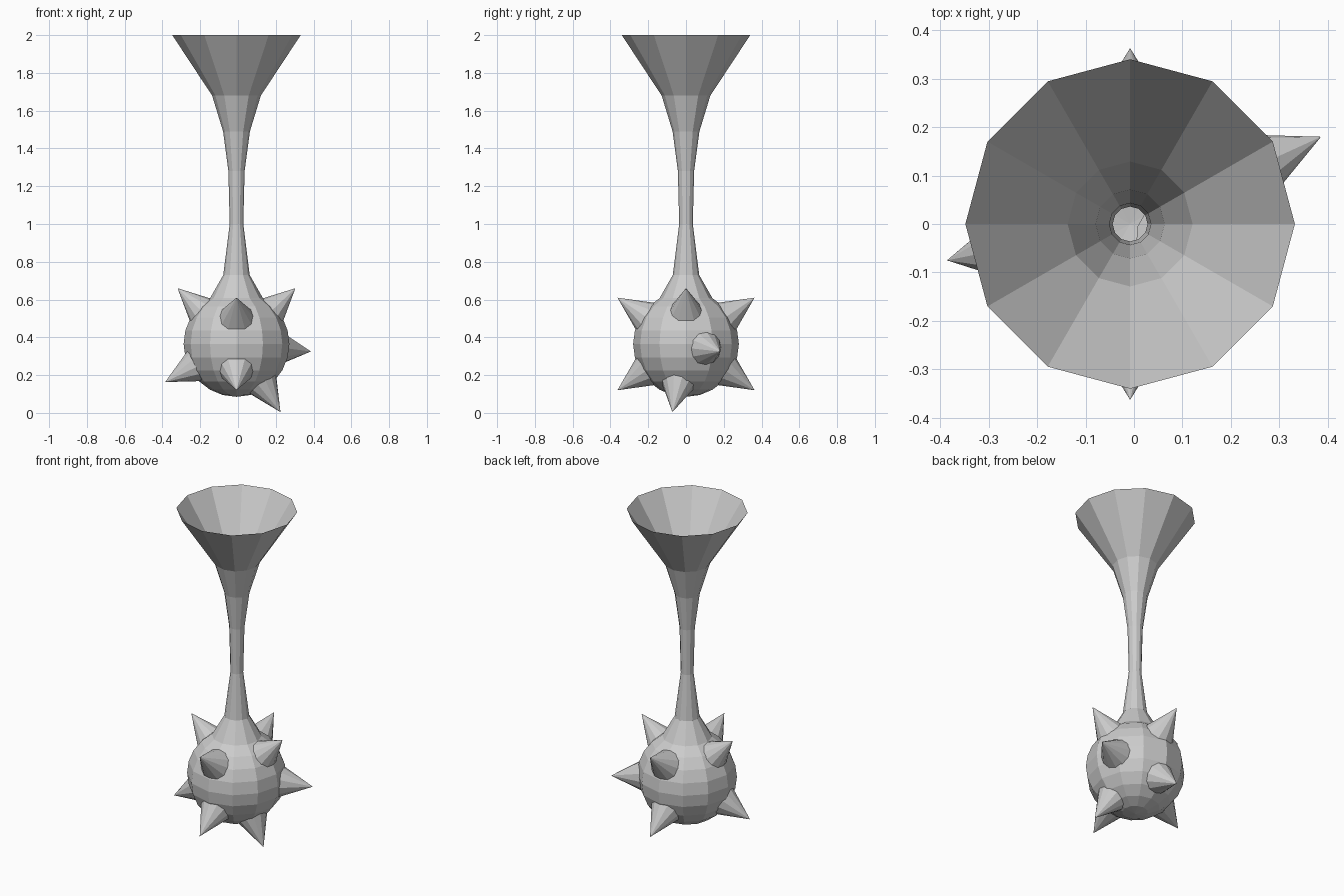
import bpy, bmesh, math
from mathutils import Vector, Matrix

cube = bpy.data.objects.get("Cube")
if cube:
    bpy.data.objects.remove(cube, do_unlink=True)

GREY = (0.6, 0.6, 0.6, 1)
mat = bpy.data.materials.new("plain_grey")
mat.use_nodes = True
mat.diffuse_color = GREY
mat.node_tree.nodes["Principled BSDF"].inputs["Base Color"].default_value = GREY

SIDES = 12
CENTRE = Vector((-0.008, 0, 0.365))
BALL_R = 0.28


def add_object(name, bm):
    mesh = bpy.data.meshes.new(name)
    bm.to_mesh(mesh)
    bm.free()
    mesh.materials.append(mat)
    obj = bpy.data.objects.new(name, mesh)
    bpy.context.collection.objects.link(obj)
    return obj


# Hollow body: ball rings in equal latitude steps, then the neck and open funnel
profile = [(BALL_R * math.cos(math.radians(a)),
            CENTRE.z + BALL_R * math.sin(math.radians(a)))
           for a in range(-75, 61, 15)]
profile += [(0.07, 0.73), (0.036, 1.0), (0.043, 1.28),
            (0.071, 1.49), (0.129, 1.68), (0.34, 2.0)]

bm = bmesh.new()
rings = []
for r, z in profile:
    rings.append([bm.verts.new((CENTRE.x + r * math.cos(math.tau * i / SIDES),
                                r * math.sin(math.tau * i / SIDES), z))
                  for i in range(SIDES)])
pole = bm.verts.new(CENTRE - Vector((0, 0, BALL_R)))
for i in range(SIDES):
    j = (i + 1) % SIDES
    bm.faces.new((pole, rings[0][j], rings[0][i]))
    for low, high in zip(rings, rings[1:]):
        bm.faces.new((low[i], low[j], high[j], high[i]))
add_object("funnel_body", bm)


# Cone spikes pointing straight out from the ball centre
def spike(name, tip):
    axis = Vector(tip) - CENTRE
    inner = 0.2
    length = axis.length - inner
    turn = axis.to_track_quat('Z', 'Y').to_matrix().to_4x4()
    place = Matrix.Translation(CENTRE + axis.normalized() * (inner + length / 2)) @ turn
    bm = bmesh.new()
    bmesh.ops.create_cone(bm, cap_ends=True, segments=SIDES, radius1=length * 0.49,
                          radius2=0, depth=length, matrix=place)
    bmesh.ops.remove_doubles(bm, verts=bm.verts, dist=0.0001)
    add_object(name, bm)


x = CENTRE.x
for side, y in (("front", -0.363), ("back", 0.363)):
    spike(side + "_upper_spike", (x, y, 0.61))
    spike(side + "_lower_spike", (x, y, 0.12))
for side, s in (("left", 1), ("right", -1)):
    spike(side + "_upper_spike", (x + s * 0.312, 0, 0.66))
spike("left_middle_spike", (0.386, 0.18, 0.325))
spike("right_lower_spike", (-0.386, -0.075, 0.163))
spike("left_bottom_spike", (0.225, -0.072, 0.004))
